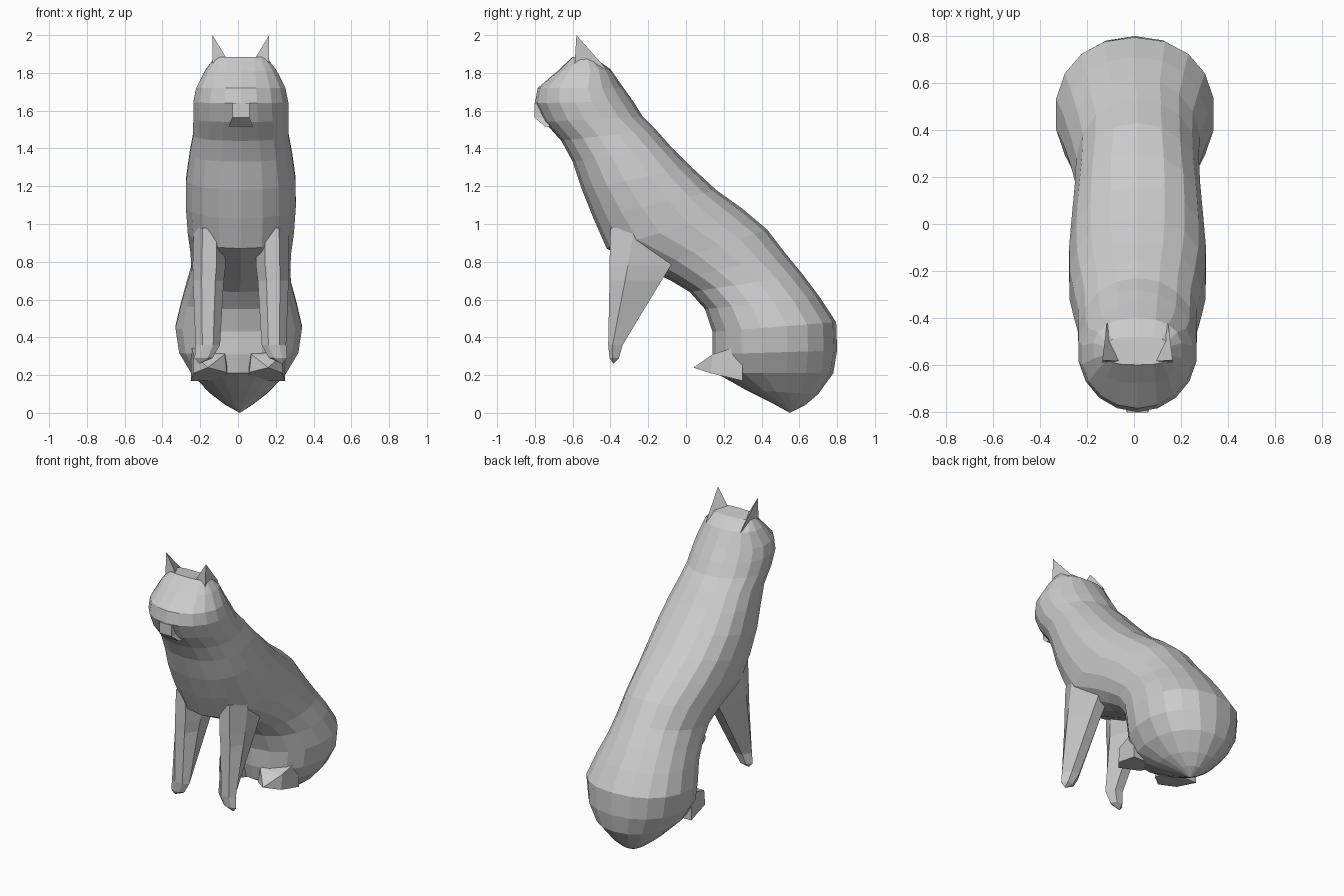
import bpy, bmesh
from math import sin, cos, pi, copysign

if "Cube" in bpy.data.objects:
    bpy.data.objects.remove(bpy.data.objects["Cube"])

CX = 0.015  # upper body sits slightly off centre


def make(name, rings, tip=None):
    """Loft closed rings of points, capped at both ends (optional tip at the last)."""
    bm = bmesh.new()
    vr = [[bm.verts.new(p) for p in r] for r in rings]
    n = len(vr[0])
    for a, b in zip(vr, vr[1:]):
        for i in range(n):
            j = (i + 1) % n
            bm.faces.new((a[i], a[j], b[j], b[i]))
    bm.faces.new(vr[0])
    if tip:
        t = bm.verts.new(tip)
        for i in range(n):
            bm.faces.new((vr[-1][i], vr[-1][(i + 1) % n], t))
    else:
        bm.faces.new(vr[-1])
    bmesh.ops.recalc_face_normals(bm, faces=bm.faces[:])
    me = bpy.data.meshes.new(name)
    bm.to_mesh(me)
    bm.free()
    ob = bpy.data.objects.new(name, me)
    bpy.context.collection.objects.link(ob)
    return ob


def section(fy, fz, by, bz, w, n, cx, sides=18):
    """Rounded cross-section from a front point to a back point."""
    def p(v):
        return copysign(abs(v) ** (2 / n), v)
    out = []
    for i in range(sides):
        t = 2 * pi * i / sides
        c, s = p(cos(t)), p(sin(t))
        out.append((cx + w * s, (fy + by) / 2 + c * (by - fy) / 2,
                    (fz + bz) / 2 + c * (bz - fz) / 2))
    return out


# Head, torso and haunches: front y,z / back y,z / half width / squareness
profile = [
    (-.60, 1.885, -.48, 1.875, .14, 3.0),
    (-.68, 1.81, -.40, 1.82, .19, 2.4),
    (-.785, 1.72, -.33, 1.72, .24, 2.0),
    (-.80, 1.64, -.28, 1.65, .255, 2.0),
    (-.75, 1.54, -.23, 1.57, .255, 2.1),
    (-.66, 1.44, -.16, 1.50, .257, 2.2),
    (-.60, 1.33, -.08, 1.41, .275, 2.3),
    (-.55, 1.18, .03, 1.30, .293, 2.3),
    (-.49, 1.03, .16, 1.18, .295, 2.3),
    (-.42, .87, .30, 1.08, .285, 2.3),
    (-.20, .76, .43, .97, .27, 2.2),
    (-.08, .70, .53, .84, .265, 2.2),
    (.02, .64, .62, .73, .28, 2.2),
    (.10, .55, .71, .61, .31, 2.2),
    (.14, .43, .795, .48, .34, 2.2),
    (.14, .31, .80, .33, .32, 2.2),
    (.16, .21, .78, .21, .255, 2.2),
    (.32, .12, .70, .10, .16, 2.0),
    (.46, .05, .63, .04, .075, 2.0),
]
body = make("body", [section(*s, CX if s[1] > .65 else .004) for s in profile],
            (.01, .55, 0))

# Nose block
def rect(x0, x1, y0, y1, z):
    return [(x0, y0, z), (x1, y0, z), (x1, y1, z), (x0, y1, z)]

make("nose", [rect(-.03, .06, -.803, -.6, 1.64), rect(-.03, .06, -.803, -.6, 1.565),
              rect(-.05, .08, -.745, -.6, 1.515)])

for side, s in (("left", -1), ("right", 1)):
    def X(v):
        return CX + s * v

    # Front leg, chamfered tapering section: inner x, outer x, front y, back y, z
    rings = []
    for x0, x1, y0, y1, z in ((.08, .25, -.40, .02, .98), (.08, .255, -.405, -.08, .78),
                              (.09, .253, -.405, -.13, .70), (.11, .24, -.412, -.335, .36),
                              (.15, .245, -.405, -.355, .29)):
        mx, my = (x1 - x0) * .28, (y1 - y0) * .3
        rings.append([(X(x0 + mx), y0, z), (X(x1 - mx), y0, z), (X(x1), y0 + my, z),
                      (X(x1 - mx), y1, z), (X(x0 + mx), y1, z), (X(x0), y0 + my, z)])
    make("front_leg_" + side, rings, (X(.22), -.385, .26))

    # Hind foot, a small wedge poking out of the haunch
    make("hind_foot_" + side,
         [[(s * .05, .3, .17), (s * .25, .3, .17), (s * .25, .3, .36), (s * .05, .3, .36)],
          [(s * .06, .13, .215), (s * .235, .13, .21), (s * .235, .14, .31),
           (s * .07, .14, .31)]], (s * .16, .04, .24))

    # Ear, a three-sided spike
    make("ear_" + side, [[(X(.15), -.59, 1.84), (X(.065), -.585, 1.86), (X(.13), -.42, 1.82)]],
         (X(.15), -.58, 2.0))
